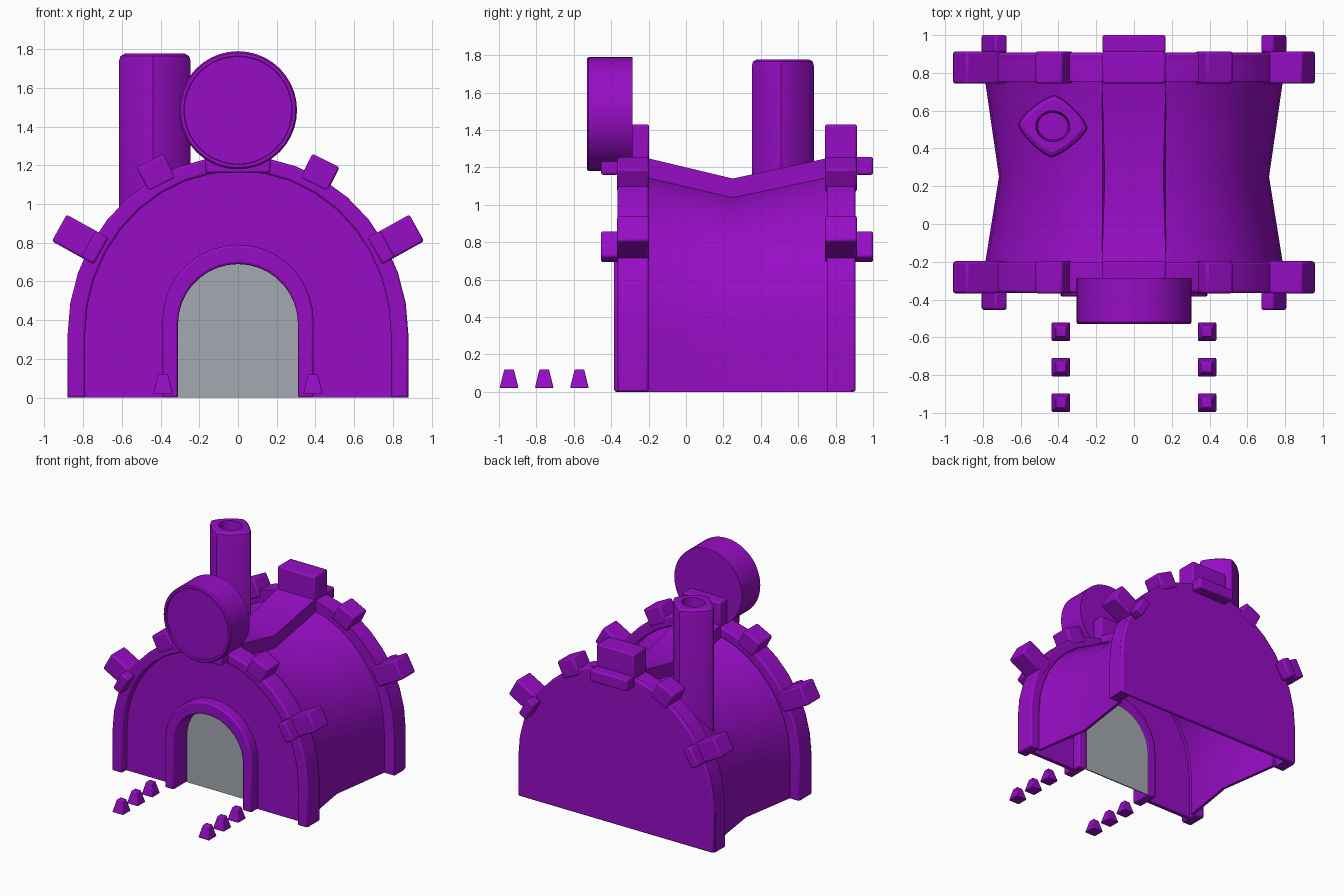
import bpy
import bmesh
import math
from mathutils import Matrix, Vector

if "Cube" in bpy.data.objects:
    bpy.data.objects.remove(bpy.data.objects["Cube"], do_unlink=True)


def material(name, rgb):
    m = bpy.data.materials.new(name)
    m.use_nodes = True
    m.diffuse_color = (*rgb, 1)
    m.node_tree.nodes["Principled BSDF"].inputs["Base Color"].default_value = (*rgb, 1)
    return m


PURPLE = material("purple", (0.31, 0.004, 0.56))
GRAY = material("door_gray", (0.37, 0.40, 0.44))
MID_Y = 0.273  # the two gables mirror about this plane


def finish(name, bm, mat=PURPLE, bevel=0.0):
    bmesh.ops.recalc_face_normals(bm, faces=bm.faces)
    mesh = bpy.data.meshes.new(name)
    bm.to_mesh(mesh)
    bm.free()
    mesh.materials.append(mat)
    ob = bpy.data.objects.new(name, mesh)
    bpy.context.collection.objects.link(ob)
    bpy.ops.object.select_all(action="DESELECT")
    ob.select_set(True)
    bpy.context.view_layer.objects.active = ob
    bpy.ops.object.shade_smooth_by_angle()
    if bevel:
        mod = ob.modifiers.new("bevel", "BEVEL")
        mod.width = bevel
        mod.segments = 2
    return ob


def arch(half_width, spring, rise, n=18):
    """Open outline: straight legs and an elliptical top, as (x, z) points."""
    curve = [(half_width * math.cos(math.pi * i / n),
              spring + rise * math.sin(math.pi * i / n)) for i in range(n + 1)]
    return [(half_width, 0)] + curve + [(-half_width, 0)]


def scaled(outline, s):
    return [(x * s, z * s) for x, z in outline]


def loft(name, sections, **kw):
    """Closed shell running through (outline, y) sections and back to the first."""
    bm = bmesh.new()
    rows = [[bm.verts.new((x, y, z)) for x, z in line] for line, y in sections]
    for a, b in zip(rows, rows[1:] + rows[:1]):
        for i in range(len(a) - 1):
            bm.faces.new((a[i], a[i + 1], b[i + 1], b[i]))
    for end in (0, -1):
        bm.faces.new([r[end] for r in rows])
    return finish(name, bm, **kw)


def band(name, outer, inner, y0, y1, **kw):
    return loft(name, [(outer, y0), (outer, y1), (inner, y1), (inner, y0)], **kw)


def slab(name, outline, y0, y1, **kw):
    bm = bmesh.new()
    face = bm.faces.new([bm.verts.new((x, y0, z)) for x, z in outline])
    new = bmesh.ops.extrude_face_region(bm, geom=[face])["geom"]
    bmesh.ops.translate(bm, vec=(0, y1 - y0, 0),
                        verts=[g for g in new if isinstance(g, bmesh.types.BMVert)])
    return finish(name, bm, **kw)


def add_box(bm, matrix, lo, hi):
    lo, hi = Vector(lo), Vector(hi)
    m = matrix @ Matrix.Translation((lo + hi) / 2) @ Matrix.Diagonal((*(hi - lo), 1))
    bmesh.ops.create_cube(bm, size=1, matrix=m)


# Hollow barrel body, pinched in the middle
outer = arch(0.88, 0.33, 0.92)
inner = arch(0.79, 0.33, 0.84)
skin = scaled(inner, 0.97)
loft("body_shell", [(inner, -0.22), (scaled(inner, 0.905), 0.25), (inner, 0.77),
                    (skin, 0.77), (scaled(skin, 0.905), 0.25), (skin, -0.22)])

# Sagging ridge plate along the roof
low, high = [(0.17, 1.13), (-0.17, 1.13)], [(0.17, 1.25), (-0.17, 1.25)]
pinch_low, pinch_high = [(0.155, 1.03), (-0.155, 1.03)], [(0.155, 1.14), (-0.155, 1.14)]
loft("roof_ridge", [(high, -0.21), (pinch_high, 0.25), (high, 0.76),
                    (low, 0.76), (pinch_low, 0.25), (low, -0.21)])

# Gable rims and walls
band("front_rim", outer, inner, -0.365, -0.2, bevel=0.012)
band("back_rim", outer, inner, 0.755, 0.88)
slab("back_wall", outer, 0.87, 0.907, bevel=0.012)
doorway = arch(0.31, 0.38, 0.31)
band("front_wall", scaled(inner, 1.01), arch(0.35, 0.39, 0.35), -0.30, -0.27)

# Door surround and door
band("door_frame", arch(0.39, 0.40, 0.39), doorway, -0.385, -0.2, bevel=0.012)
slab("door", scaled(doorway, 1.01), -0.215, -0.205, mat=GRAY)


def stud(name, x, z, degrees, width, bottom, top, lip, back):
    """Radial block on a gable rim, with an optional lip hooked over its face."""
    bm = bmesh.new()
    place = Matrix.Translation((x, 0, z)) @ Matrix.Rotation(math.radians(90 - degrees), 4, "Y")
    w = width / 2
    add_box(bm, place, (-w, -0.368, bottom), (w, -0.197, top))
    if lip:
        add_box(bm, place, (-w, -0.455, bottom), (w, -0.36, bottom + lip))
    if back:
        for v in bm.verts:
            v.co.y = 2 * MID_Y - v.co.y
    finish(name, bm, bevel=0.012)


# Studs around both gables
for back, label in ((False, "front"), (True, "back")):
    stud(label + "_top_stud", 0, 1.16, 90, 0.335, 0, 0.27, 0.095, back)
    for side, hand in ((1, "left"), (-1, "right")):
        low_angle, high_angle = (29, 63) if side > 0 else (151, 117)
        stud(f"{label}_{hand}_low_stud", side * 0.74, 0.775, low_angle,
             0.157, -0.037, 0.21, 0.075, back)
        stud(f"{label}_{hand}_high_stud", side * 0.455, 1.225, high_angle,
             0.157, -0.14, 0, 0, back)


def turned(name, rings, sides, matrix, **kw):
    """Stack of (radius, height) rings, capped at both ends."""
    bm = bmesh.new()
    rows = [[bm.verts.new(matrix @ Vector((r * math.cos(2 * math.pi * i / sides),
                                           r * math.sin(2 * math.pi * i / sides), h)))
             for i in range(sides)] for r, h in rings]
    for a, b in zip(rows, rows[1:]):
        for i in range(sides):
            j = (i + 1) % sides
            bm.faces.new((a[i], a[j], b[j], b[i]))
    bm.faces.new(rows[0])
    bm.faces.new(rows[-1])
    return finish(name, bm, **kw)


# Round sign above the door, with a shallow raised edge
facing = Matrix.Translation((0, -0.285, 1.485)) @ Matrix.Rotation(math.pi / 2, 4, "X")
turned("round_sign", [(0.305, 0), (0.305, 0.235), (0.297, 0.245),
                      (0.28, 0.245), (0.278, 0.23)], 40, facing)

# Rounded square chimney set cornerwise, with a flue hole
bm = bmesh.new()
SIDES = 32
place = Matrix.Translation((-0.43, 0.518, 0)) @ Matrix.Rotation(math.radians(-3), 4, "Z")
rows = []
for size, power, z in ((0.185, 1.3, 0.75), (0.185, 1.3, 1.74), (0.178, 1.3, 1.765),
                       (0.155, 1.3, 1.777), (0.09, 2, 1.777), (0.08, 2, 1.65)):
    row = []
    for i in range(SIDES):
        a = 2 * math.pi * i / SIDES
        c, s = math.cos(a), math.sin(a)
        r = size / (abs(c) ** power + abs(s) ** power) ** (1 / power)
        row.append(bm.verts.new(place @ Vector((r * c, r * s * 0.9, z))))
    rows.append(row)
for a, b in zip(rows, rows[1:]):
    for i in range(SIDES):
        j = (i + 1) % SIDES
        bm.faces.new((a[i], a[j], b[j], b[i]))
bm.faces.new(rows[0])
bm.faces.new(rows[-1])
finish("chimney", bm)

# Path markers: small tapered posts in two rows
for side, hand in ((1, "left"), (-1, "right")):
    for k in range(3):
        spot = (Matrix.Translation((side * 0.387, -0.57 - 0.188 * k, 0.02))
                @ Matrix.Rotation(math.pi / 4, 4, "Z"))
        turned(f"{hand}_path_marker_{k + 1}", [(0.071, 0), (0.036, 0.1)], 4, spot, bevel=0.006)
